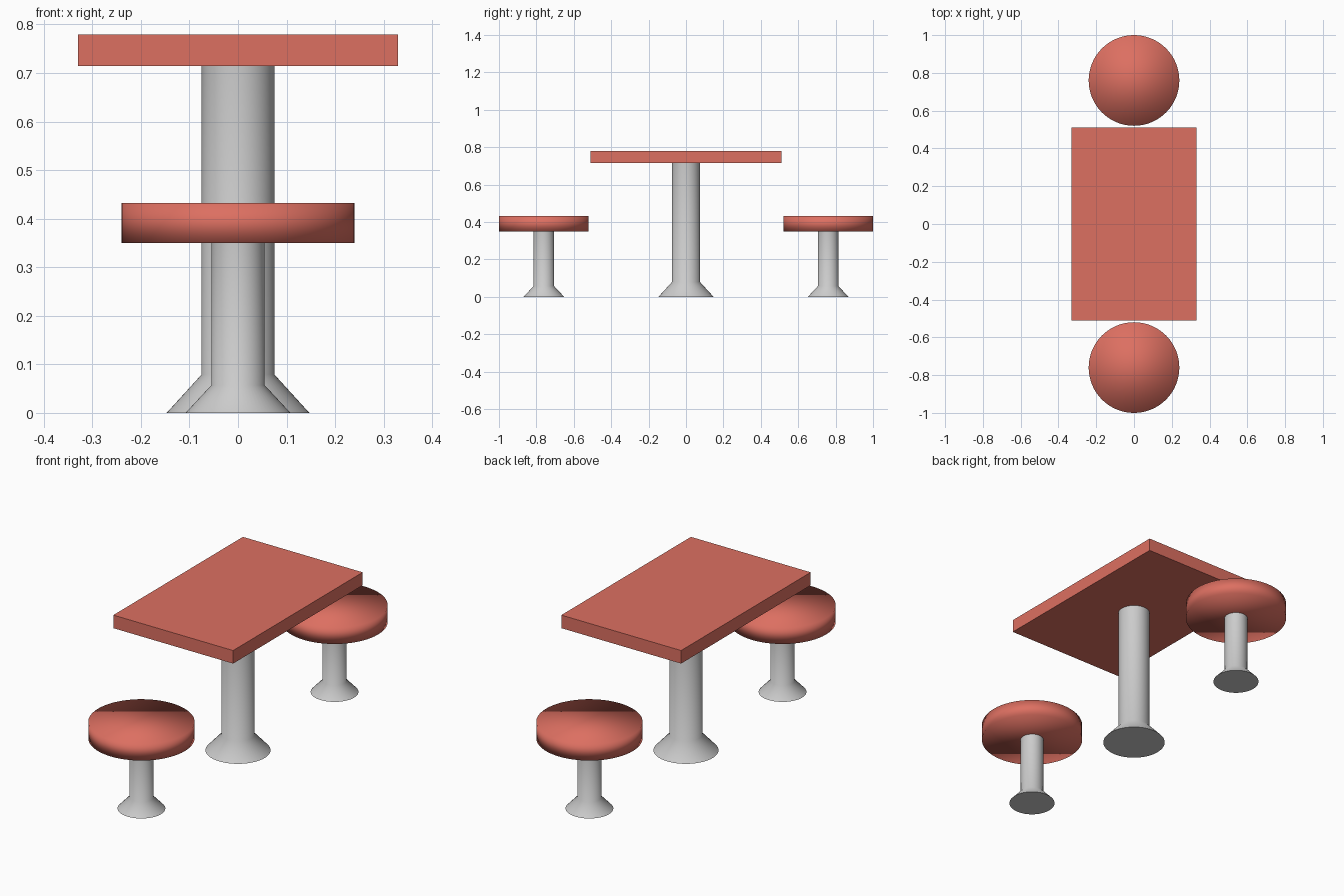
import bpy, bmesh, math

if "Cube" in bpy.data.objects:
    bpy.data.objects.remove(bpy.data.objects["Cube"])

red = bpy.data.materials.new("red_laminate")
red.diffuse_color = (0.72, 0.16, 0.12, 1)
red.use_nodes = True
red.node_tree.nodes["Principled BSDF"].inputs["Base Color"].default_value = red.diffuse_color


def finish(name, bm, loc, mat=None, smooth=False):
    bmesh.ops.recalc_face_normals(bm, faces=bm.faces)
    mesh = bpy.data.meshes.new(name)
    bm.to_mesh(mesh)
    bm.free()
    for p in mesh.polygons:
        p.use_smooth = smooth
    if mat:
        mesh.materials.append(mat)
    ob = bpy.data.objects.new(name, mesh)
    ob.location = loc
    bpy.context.collection.objects.link(ob)
    return ob


def turned(name, profile, loc, mat=None, angle=None, sides=64):
    """Solid of revolution from (radius, height) points, capped at both ends."""
    bm = bmesh.new()
    rings = [[bm.verts.new((r * math.cos(2 * math.pi * i / sides),
                            r * math.sin(2 * math.pi * i / sides), z))
              for i in range(sides)] for r, z in profile]
    for a, b in zip(rings, rings[1:]):
        for i in range(sides):
            j = (i + 1) % sides
            bm.faces.new((a[i], a[j], b[j], b[i]))
    bm.faces.new(rings[0])
    bm.faces.new(rings[-1])
    ob = finish(name, bm, loc, mat, True)
    if angle:
        bpy.ops.object.select_all(action='DESELECT')
        ob.select_set(True)
        bpy.context.view_layer.objects.active = ob
        bpy.ops.object.shade_smooth_by_angle(angle=math.radians(angle))
    return ob


# Table top: flat rectangular slab
bm = bmesh.new()
bmesh.ops.create_cube(bm, size=1)
bmesh.ops.scale(bm, vec=(0.66, 1.02, 0.065), verts=bm.verts)
finish("table_top", bm, (0, 0, 0.7465), red)

# Central pedestal with flared foot
turned("table_pedestal", [(0.147, 0), (0.075, 0.079), (0.075, 0.716)],
       (0, 0, 0), angle=50)

# Two round stools, one at each end of the table
for side, y in (("front", -0.76), ("back", 0.76)):
    turned(side + "_stool_pedestal",
           [(0.108, 0), (0.055, 0.057), (0.055, 0.352)], (0, y, 0), angle=50)
    # Seat shaded softly over the rim
    turned(side + "_seat", [(0.24, 0.35), (0.24, 0.432)], (0, y, 0), red)
